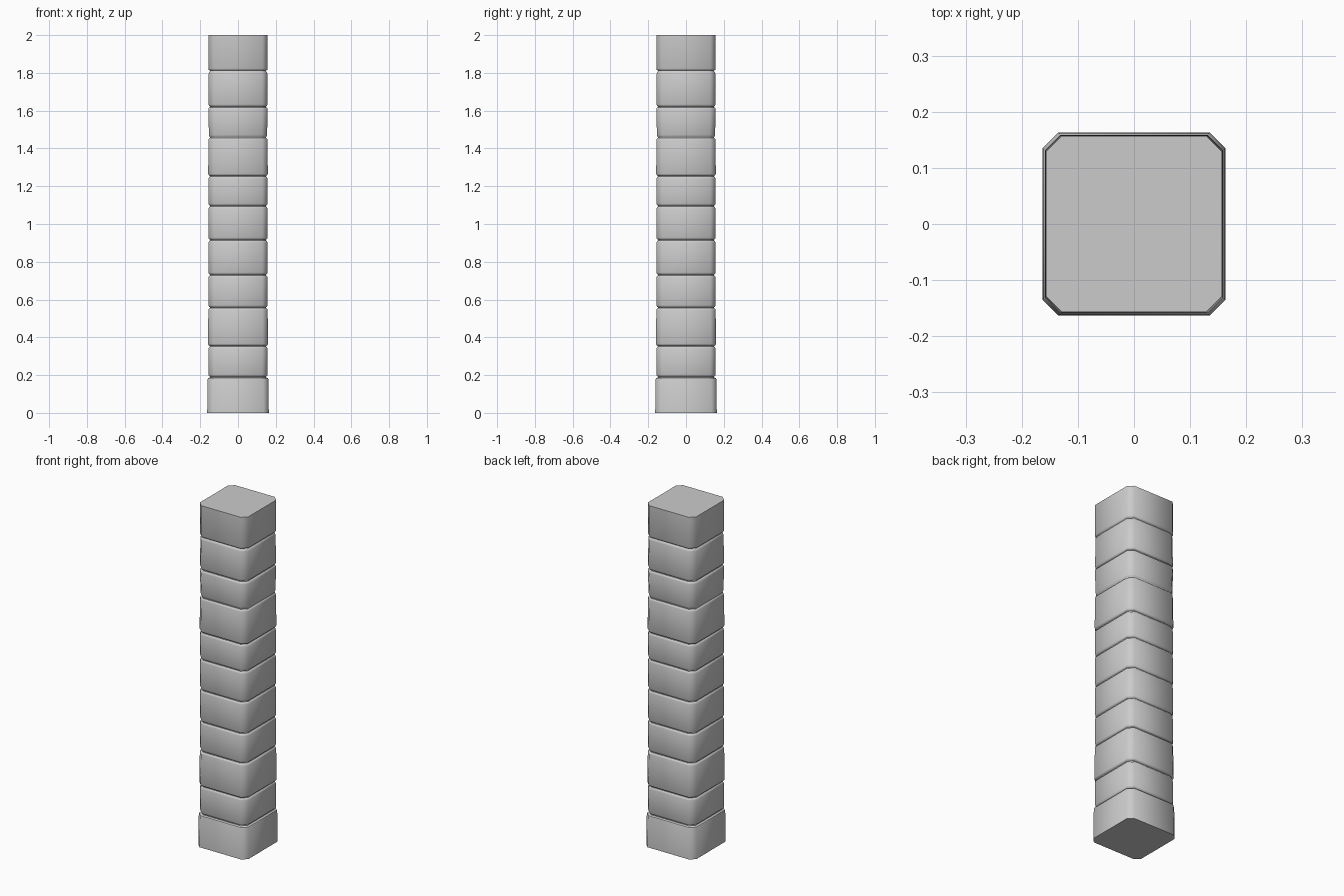
import bpy, bmesh, math

if "Cube" in bpy.data.objects:
    bpy.data.objects.remove(bpy.data.objects["Cube"])

# Joint heights between the stacked stone blocks, and each block's (bottom, top) half width
JOINTS = [0, 0.19, 0.353, 0.557, 0.73, 0.915, 1.095, 1.253, 1.458, 1.62, 1.81, 2.0]
HALF = [(0.163, 0.161), (0.156, 0.156), (0.159, 0.157), (0.156, 0.156),
        (0.156, 0.156), (0.156, 0.156), (0.156, 0.156), (0.158, 0.156),
        (0.154, 0.157), (0.156, 0.155), (0.157, 0.157)]
GROOVE = 0.149
CHAMFER = 0.028


def ring(bm, h, z):
    """Square outline with clipped corners."""
    c = h - CHAMFER
    pts = [(h, -c), (h, c), (c, h), (-c, h), (-h, c), (-h, -c), (-c, -h), (c, -h)]
    return [bm.verts.new((x, y, z)) for x, y in pts]


# Vertical profile: every block has soft edges that run into a narrow groove
profile = []
last = len(HALF) - 1
for i, (low, high) in enumerate(HALF):
    z0, z1 = JOINTS[i], JOINTS[i + 1]
    if i == 0:
        profile.append((low, z0))
    else:
        profile += [(GROOVE, z0 + 0.002), (low - 0.002, z0 + 0.006), (low, z0 + 0.013)]
    if i == last:
        profile.append((high, z1))
    else:
        profile += [(high, z1 - 0.013), (high - 0.002, z1 - 0.006), (GROOVE, z1 - 0.002)]

# Loft the pillar through the profile and cap both ends
bm = bmesh.new()
rings = [ring(bm, h, z) for h, z in profile]
for a, b in zip(rings, rings[1:]):
    for k in range(8):
        n = (k + 1) % 8
        bm.faces.new((a[k], a[n], b[n], b[k]))
bm.faces.new(list(reversed(rings[0])))
bm.faces.new(rings[-1])
mesh = bpy.data.meshes.new("stone_pillar")
bm.to_mesh(mesh)
bm.free()
pillar = bpy.data.objects.new("stone_pillar", mesh)
bpy.context.collection.objects.link(pillar)

# Smooth the clipped corners, keep the grooves and caps crisp
bpy.context.view_layer.objects.active = pillar
pillar.select_set(True)
bpy.ops.object.shade_smooth_by_angle(angle=math.radians(50))
